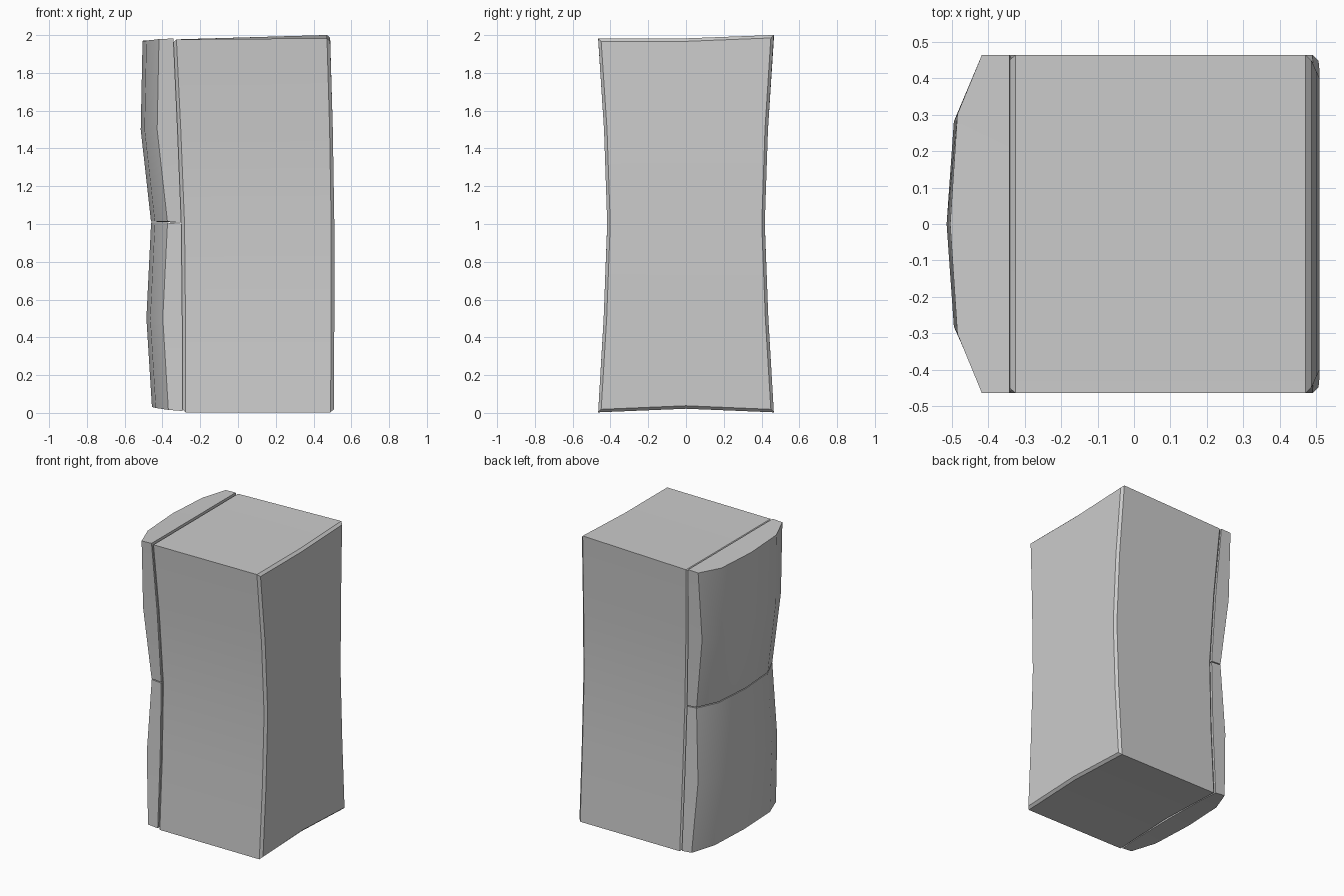
import bpy, bmesh

if "Cube" in bpy.data.objects:
    bpy.data.objects.remove(bpy.data.objects["Cube"])


def interp(z, vals):
    """Piecewise-linear value from samples at z = 0, .5, 1, 1.5, 2."""
    i = max(0, min(3, int(z / 0.5)))
    t = z / 0.5 - i
    return vals[i] + (vals[i + 1] - vals[i]) * t


def half_width(z):
    return interp(z, [0.465, 0.436, 0.417, 0.434, 0.465])


def block(name, nx, ny, nz, fn):
    """Closed box surface made of an nx*ny*nz point lattice placed by fn."""
    bm = bmesh.new()
    verts, n = {}, (nx, ny, nz)

    def v(*k):
        if k not in verts:
            verts[k] = bm.verts.new(fn(*k))
        return verts[k]

    for axis in range(3):
        a, b = [i for i in range(3) if i != axis]
        for side in (0, n[axis] - 1):
            for i in range(n[a] - 1):
                for j in range(n[b] - 1):
                    quad = []
                    for di, dj in ((0, 0), (1, 0), (1, 1), (0, 1)):
                        k = [side] * 3
                        k[a], k[b] = i + di, j + dj
                        quad.append(v(*k))
                    bm.faces.new(quad)
    bmesh.ops.recalc_face_normals(bm, faces=bm.faces)
    mesh = bpy.data.meshes.new(name)
    bm.to_mesh(mesh)
    bm.free()
    obj = bpy.data.objects.new(name, mesh)
    bpy.context.collection.objects.link(obj)
    bpy.ops.object.select_all(action='DESELECT')
    obj.select_set(True)
    bpy.context.view_layer.objects.active = obj
    bpy.ops.object.shade_smooth_by_angle(angle=0.5)
    return obj


# Warped cabinet, chamfered around its front and rear rims
def cabinet_point(i, j, k):
    z = k * 0.5
    front = interp(z, [-0.294, -0.295, -0.300, -0.320, -0.343])
    back = interp(z, [0.507, 0.510, 0.510, 0.502, 0.488])
    x = (front, front + 0.017, back - 0.017, back)[i]
    inset = 0.016 if i in (0, 3) else 0
    y = (j - 1) * (half_width(z) - inset)
    if k == 0:
        z = (0.003, 0.022, 0.003)[j] + inset
    elif k == 4:
        depth = (x + 0.34) / 0.83
        z = 1.977 + depth * (0.006, 0.006, 0.024)[j] - inset
    return x, y, z


block("cabinet", 4, 3, 5, cabinet_point)


# Two bulging doors sharing one faceted front profile
def make_door(name, levels):
    def point(i, j, k):
        z = levels[k]
        y = (-1, -0.65, 0, 0.65, 1)[j] * half_width(z)
        if i == 0:
            x = interp(z, [-0.294, -0.295, -0.300, -0.320, -0.343])
        else:
            x = interp(z, [-0.455, -0.485, -0.460, -0.515, -0.505])
            x += (0.087, 0.02, 0, 0.02, 0.087)[j]
            if k == 0:
                z += 0.006
        if k == 2 and z > 1.5:
            z -= (0, 0.012)[i] if j in (1, 2, 3) else (0, 0.003)[i]
        elif k == 2:
            z += 0.006 * i
        if k == 0 and z < 0.5:
            z += (0, 0.01, 0.015, 0.01, 0)[j]
        return x, y, z

    block(name, 2, 5, 3, point)


make_door("lower_door", (0.010, 0.5, 1.001))
make_door("upper_door", (1.007, 1.5, 1.982))
